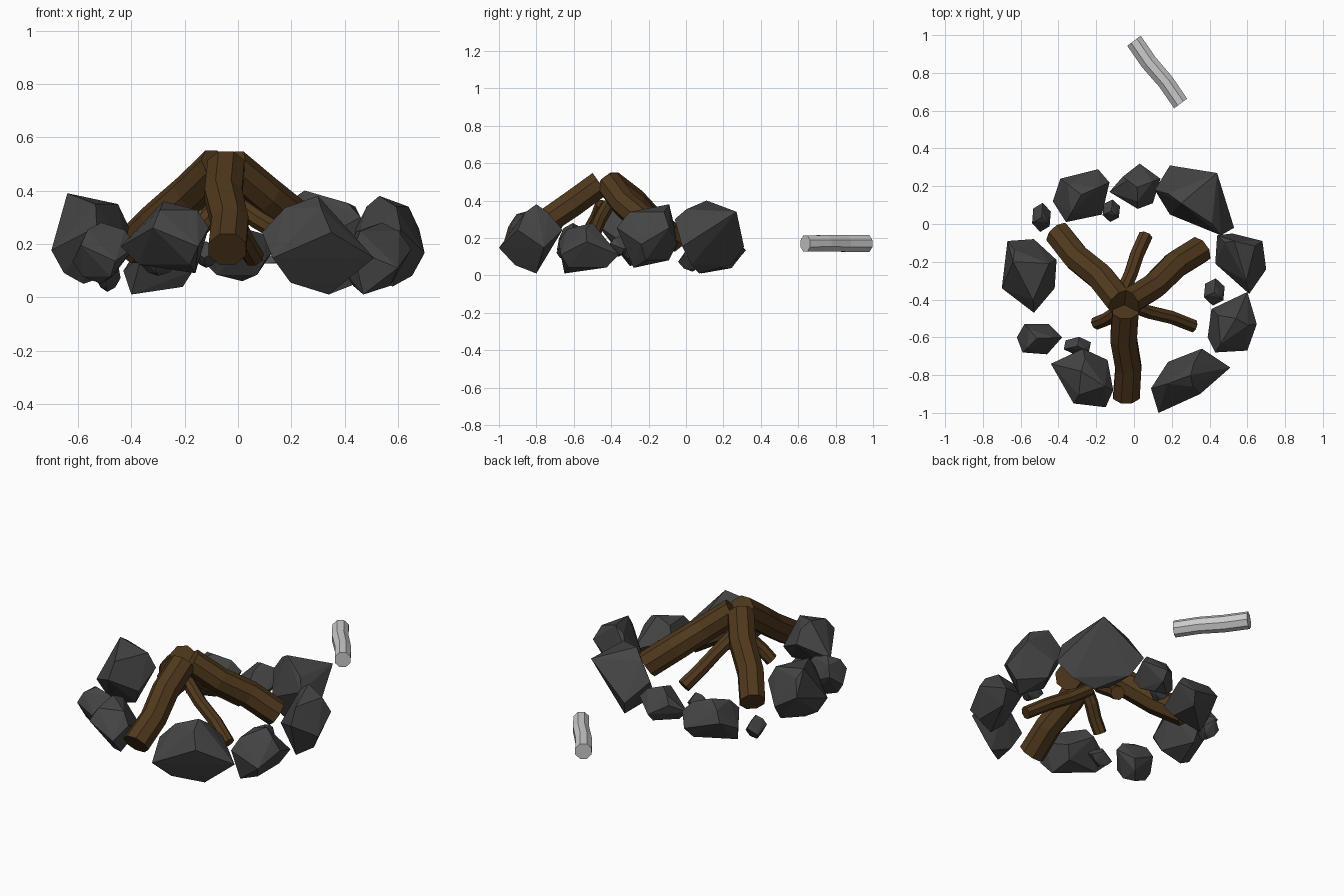
import bpy, bmesh, math, random
from mathutils import Vector

if "Cube" in bpy.data.objects:
    bpy.data.objects.remove(bpy.data.objects["Cube"])

random.seed(4)


def material(name, rgb):
    m = bpy.data.materials.new(name)
    m.diffuse_color = (*rgb, 1)
    m.use_nodes = True
    m.node_tree.nodes["Principled BSDF"].inputs["Base Color"].default_value = m.diffuse_color
    return m


STONE = material("dark_stone", (0.058, 0.058, 0.058))
WOOD = material("brown_wood", (0.08, 0.04, 0.012))


def finish(name, bm, mat=None):
    bmesh.ops.recalc_face_normals(bm, faces=bm.faces)
    mesh = bpy.data.meshes.new(name)
    bm.to_mesh(mesh)
    bm.free()
    if mat:
        mesh.materials.append(mat)
    bpy.context.collection.objects.link(bpy.data.objects.new(name, mesh))


# Faceted stone: convex hull of a plan outline, a shoulder ring, a peak and a base
# (an outline point may carry its own height)
def rock(name, outline, z0, z1, peak=None, base=None, shoulder=0.66):
    pts = [Vector(p[:2]) for p in outline]
    c = sum(pts, Vector((0, 0))) / len(pts)
    peak = Vector(peak) if peak else c
    base = Vector(base) if base else c
    zm, h = (z0 + z1) / 2, z1 - z0
    bm = bmesh.new()
    for i, p in enumerate(pts):
        s = 1 if i % 2 else -1
        z = outline[i][2] if len(outline[i]) > 2 else zm + s * 0.13 * h
        bm.verts.new((p.x, p.y, z))
        q = c.lerp(p, shoulder)
        bm.verts.new((q.x, q.y, zm + s * 0.38 * h))
    bm.verts.new((peak.x, peak.y, z1))
    bm.verts.new((base.x, base.y, z0))
    bmesh.ops.convex_hull(bm, input=bm.verts)
    loose = [v for v in bm.verts if not v.link_faces]
    bmesh.ops.delete(bm, geom=loose, context='VERTS')
    finish(name, bm, STONE)


def pebble(name, x, y, rx, ry, z0, z1):
    ring = [(x + rx * math.cos(a * math.pi / 3 + 0.4), y + ry * math.sin(a * math.pi / 3 + 0.4))
            for a in range(6)]
    rock(name, ring, z0, z1, shoulder=0.6)


# Slightly crooked eight-sided log between two points
def log(name, a, b, r, mat=WOOD, wobble=0.012, sides=8, rings=4):
    a, b = Vector(a), Vector(b)
    d = (b - a).normalized()
    u = d.cross(Vector((0, 0, 1))).normalized()
    v = u.cross(d)
    bm = bmesh.new()
    loops = []
    for k in range(rings):
        c = a.lerp(b, k / (rings - 1))
        if 0 < k < rings - 1:
            c += (u * (1 if k % 2 else -1) + v * random.uniform(-0.5, 0.5)) * wobble
        rr = r * random.uniform(0.98, 1.06)
        loops.append([bm.verts.new(c + (u * math.cos(t) + v * math.sin(t)) * rr)
                      for t in [(i + 0.5) * 2 * math.pi / sides for i in range(sides)]])
    for p, q in zip(loops, loops[1:]):
        for i in range(sides):
            j = (i + 1) % sides
            bm.faces.new((p[i], p[j], q[j], q[i]))
    bm.faces.new(loops[0])
    bm.faces.new(loops[-1])
    finish(name, bm, mat)


# Ring of large stones
rock("stone_back_right", [(.19, .05), (.11, .18), (.19, .31), (.44, .27, .34), (.53, -.02), (.46, -.06, .30)],
     .01, .40, (.25, .11), (.34, .07))
rock("stone_back", [(-.13, .17), (-.06, .25), (.03, .32), (.14, .24), (.10, .11), (.02, .08)],
     .06, .26)
rock("stone_back_left", [(-.43, .12), (-.39, .24), (-.19, .29), (-.13, .22), (-.17, .05), (-.36, .01)],
     .01, .25, base=(-.40, .08))
rock("stone_left", [(-.70, -.34), (-.67, -.09), (-.53, -.08), (-.41, -.19), (-.42, -.34), (-.53, -.47)],
     .05, .39, (-.64, -.20), (-.58, -.30), .7)
rock("stone_front_left_small", [(-.62, -.60), (-.58, -.53), (-.45, -.53), (-.38, -.60), (-.46, -.69), (-.59, -.68)],
     .05, .28)
rock("stone_front_left", [(-.44, -.74), (-.27, -.66), (-.14, -.72), (-.11, -.88), (-.15, -.97), (-.32, -.95)],
     .09, .36, (-.28, -.78), (-.16, -.88))
rock("stone_front_right", [(.18, -.73), (.36, -.66), (.51, -.76), (.35, -.90), (.13, -1.0), (.09, -.87)],
     .01, .38, (.30, -.80), (.34, -.80), .52)
rock("stone_right_front", [(.39, -.60), (.41, -.45), (.60, -.36), (.65, -.53), (.60, -.67), (.43, -.68)],
     .01, .28, (.54, -.50), (.47, -.65))
rock("stone_right", [(.43, -.21), (.44, -.06), (.52, -.05), (.68, -.09), (.70, -.24), (.61, -.37)],
     .04, .38, (.53, -.09), (.58, -.28))

# Small stones
pebble("pebble_left", -.49, .035, .054, .078, .02, .16)
pebble("pebble_back", -.12, .07, .05, .06, .11, .21)
pebble("pebble_front", -.30, -.645, .078, .048, .08, .19)
pebble("pebble_right", .425, -.36, .06, .073, .10, .21)

# Leaning main logs
log("log_front", (-.045, -.46, .49), (-.04, -.91, .18), .075)
log("log_back_left", (-.075, -.41, .49), (-.405, -.05, .185), .073)
log("log_back_right", (-.025, -.41, .49), (.35, -.135, .175), .073)

# Thin sticks inside
log("stick_back", (-.06, -.36, .37), (.06, -.065, .15), .038, wobble=.004)
log("stick_right", (-.04, -.42, .37), (.315, -.54, .14), .036, wobble=.006)
log("stick_left", (-.04, -.45, .38), (-.20, -.525, .20), .036, wobble=.004)

# Loose pale log lying apart
log("loose_log", (0, .97, .17), (.247, .638, .17), .046, mat=None, wobble=.005)
